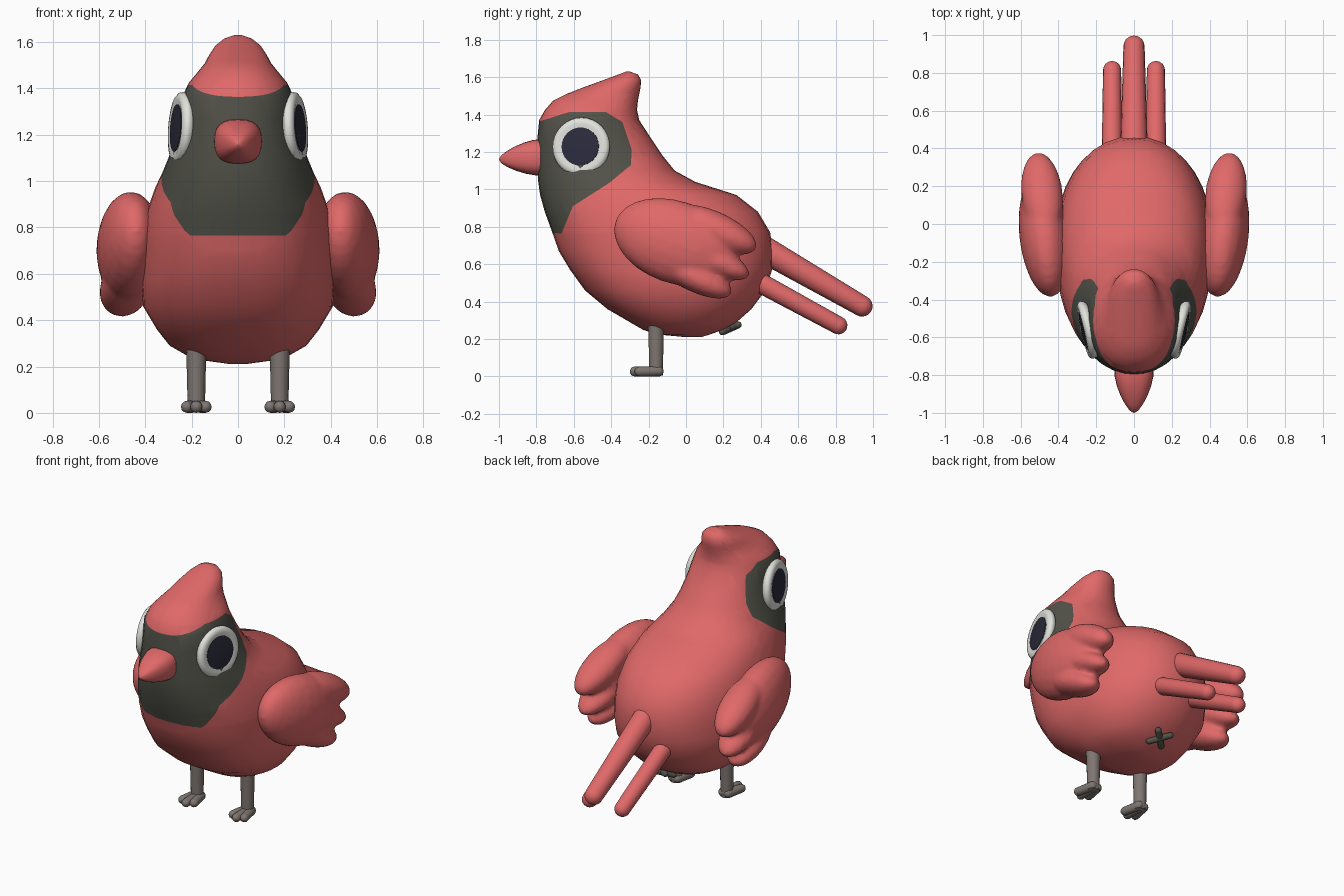
import bpy, bmesh, math
from mathutils import Vector, Matrix

if "Cube" in bpy.data.objects:
    bpy.data.objects.remove(bpy.data.objects["Cube"])


def material(name, rgb):
    m = bpy.data.materials.new(name)
    m.diffuse_color = (*rgb, 1)
    m.use_nodes = True
    m.node_tree.nodes["Principled BSDF"].inputs["Base Color"].default_value = m.diffuse_color
    return m


RED = material("red_plumage", (0.75, 0.14, 0.14))
MASK = material("charcoal_mask", (0.085, 0.085, 0.068))
WHITE = material("eye_white", (0.76, 0.76, 0.72))
PUPIL = material("pupil_navy", (0.024, 0.024, 0.045))
LEG = material("leg_grey", (0.21, 0.18, 0.165))


def finish(name, bm, mats, angle=60):
    bmesh.ops.recalc_face_normals(bm, faces=bm.faces)
    me = bpy.data.meshes.new(name)
    bm.to_mesh(me)
    bm.free()
    ob = bpy.data.objects.new(name, me)
    bpy.context.collection.objects.link(ob)
    for m in mats:
        me.materials.append(m)
    bpy.ops.object.select_all(action='DESELECT')
    ob.select_set(True)
    bpy.context.view_layer.objects.active = ob
    bpy.ops.object.shade_smooth_by_angle(angle=math.radians(angle))
    return ob


def skin(bm, rings):
    """Bridge rings of points and cap both ends."""
    vs = [[bm.verts.new(p) for p in r] for r in rings]
    n = len(vs[0])
    for a, b in zip(vs, vs[1:]):
        for i in range(n):
            j = (i + 1) % n
            bm.faces.new((a[i], a[j], b[j], b[i]))
    bm.faces.new(vs[0][::-1])
    bm.faces.new(vs[-1])


def power(v, n):
    return math.copysign(abs(v) ** (2 / n), v)


def lathe(name, profile, origin, axis, mat, flat=(1, 1), seg=20, n=2):
    """Turn (radius, distance) pairs around an axis; n above 2 squares the section."""
    bm = bmesh.new()
    circle = [2 * math.pi * i / seg for i in range(seg)]
    skin(bm, [[(max(r, 0.0008) * power(math.cos(t), n) * flat[0],
                max(r, 0.0008) * power(math.sin(t), n) * flat[1], d) for t in circle]
              for r, d in profile])
    rot = Vector(axis).to_track_quat('Z', 'Y').to_matrix().to_4x4()
    bm.transform(Matrix.Translation(origin) @ rot)
    return finish(name, bm, [mat])


def ellipsoid(name, center, axis, half, rx, ry, mat):
    prof = [(math.sin(a), -half * math.cos(a))
            for a in (math.pi * i / 14 for i in range(15))]
    return lathe(name, prof, center, axis, mat, (rx, ry))


def capsule(name, a, b, ra, rb, mat, seg=16):
    """Tapered rod with domed ends reaching exactly from a to b."""
    a, b = Vector(a), Vector(b)
    length = (b - a).length
    q = [math.pi / 2 * i / 5 for i in range(6)]
    prof = [(ra * math.sin(t), ra - ra * math.cos(t)) for t in q]
    prof += [(rb * math.cos(t), length - rb + rb * math.sin(t)) for t in q]
    return lathe(name, prof, a, b - a, mat, seg=seg)


def fuse(name, parts):
    """Join overlapping lobes into one soft surface."""
    bpy.ops.object.select_all(action='DESELECT')
    for p in parts:
        p.select_set(True)
    bpy.context.view_layer.objects.active = parts[0]
    bpy.ops.object.join()
    ob = parts[0]
    ob.name = name
    rem = ob.modifiers.new("fuse", 'REMESH')
    rem.mode, rem.voxel_size, rem.use_smooth_shade = 'VOXEL', 0.016, True
    smooth = ob.modifiers.new("soften", 'SMOOTH')
    smooth.factor, smooth.iterations = 0.5, 5


# Body, head and crest: horizontal sections (z, front y, back y, half width)
SECTIONS = [
    (0.21, 0.00, 0.08, 0.03), (0.225, -0.16, 0.13, 0.14),
    (0.25, -0.23, 0.20, 0.225), (0.29, -0.30, 0.27, 0.295),
    (0.36, -0.42, 0.35, 0.35), (0.46, -0.54, 0.425, 0.41),
    (0.57, -0.62, 0.46, 0.415), (0.67, -0.68, 0.465, 0.415),
    (0.77, -0.715, 0.45, 0.41), (0.88, -0.755, 0.385, 0.39),
    (0.97, -0.78, 0.27, 0.358), (1.04, -0.79, 0.05, 0.325),
    (1.10, -0.795, -0.06, 0.30), (1.18, -0.797, -0.125, 0.273),
    (1.27, -0.795, -0.185, 0.251), (1.37, -0.785, -0.25, 0.238),
    (1.425, -0.754, -0.262, 0.212), (1.475, -0.71, -0.257, 0.17),
    (1.51, -0.64, -0.25, 0.142), (1.545, -0.55, -0.243, 0.124),
    (1.585, -0.44, -0.24, 0.097), (1.615, -0.36, -0.258, 0.06),
    (1.63, -0.32, -0.30, 0.015)]


def section(z, yf, yb, w, seg=36):
    k = min(max((z - 0.8) / 0.3, 0), 1)
    pts = []
    for i in range(seg):
        t = 2 * math.pi * i / seg
        c, s = math.cos(t), math.sin(t)
        n = (2.45 if s < 0 else 2.1) * (1 - k) + 2.15 * k
        pts.append((w * power(c, n), (yf + yb) / 2 + (yb - yf) / 2 * power(s, n), z))
    return pts


bm = bmesh.new()
skin(bm, [section(*s) for s in SECTIONS])

# Face mask: outline in (y, z), cut into the body surface
OUTLINE = [(-0.90, 1.335), (-0.79, 1.362), (-0.62, 1.415), (-0.43, 1.415),
           (-0.34, 1.36), (-0.29, 1.21), (-0.295, 1.13), (-0.41, 1.035),
           (-0.605, 0.91), (-0.665, 0.765), (-0.90, 0.772)]
edges = list(zip(OUTLINE, OUTLINE[1:] + OUTLINE[:1]))
for (y0, z0), (y1, z1) in edges[:-1]:
    near = [f for f in bm.faces
            if f.calc_center_median().y < -0.1 and f.calc_center_median().z > 0.6]
    geom = near + list({e for f in near for e in f.edges}) + list({v for f in near for v in f.verts})
    bmesh.ops.bisect_plane(bm, geom=geom, dist=1e-5, plane_co=(0, y0, z0),
                           plane_no=(0, z1 - z0, y0 - y1))


def in_mask(p):
    inside = False
    for (y0, z0), (y1, z1) in edges:
        if (z0 > p.z) != (z1 > p.z) and p.y < y0 + (p.z - z0) * (y1 - y0) / (z1 - z0):
            inside = not inside
    return inside


for f in bm.faces:
    f.material_index = int(in_mask(f.calc_center_median()))
finish("body", bm, [RED, MASK], 75)

# Beak
lathe("beak", [(0.09, 0), (0.103, 0.04), (0.102, 0.09), (0.09, 0.14), (0.071, 0.19),
               (0.047, 0.235), (0.023, 0.268), (0.008, 0.277), (0, 0.28)],
      (0, -0.72, 1.175), (0, -1, -0.055), RED, (1, 0.93), 24, 2.6)

# Tail feathers
capsule("tail_feather_middle", (0, 0.36, 0.712), (0, 0.99, 0.348), 0.072, 0.056, RED)

for s, side in ((-1, "left"), (1, "right")):
    capsule("tail_feather_" + side, (s * 0.116, 0.36, 0.52), (s * 0.116, 0.857, 0.25),
            0.054, 0.048, RED)

    # Eyes: rounded rim with a recessed pupil plate
    center = Vector((s * 0.25, -0.561, 1.228))
    out = Vector((s * 0.97, -0.225, 0.07)).normalized()
    lathe("eye_" + side, [(0.13, -0.035), (0.15, -0.02), (0.157, -0.003), (0.154, 0.01),
                          (0.142, 0.02), (0.124, 0.023), (0.104, 0.018)],
          center, out, WHITE, seg=32)
    lathe("pupil_" + side, [(0.102, 0), (0.102, 0.004), (0.06, 0.008), (0, 0.009)],
          center + out * 0.017, out, PUPIL, seg=32)

    # Wings: main lobe and three feather tips fused together
    lobes = [ellipsoid("wing_lobe", (s * 0.472, -0.057, 0.718), (s * 0.1, 0.94, -0.33),
                       0.342, 0.136, 0.222, RED)]
    for y, z, half, w in ((0.16, 0.785, 0.24, 0.094), (0.125, 0.637, 0.235, 0.08),
                          (0.045, 0.535, 0.22, 0.082)):
        lobes.append(ellipsoid("wing_tip", (s * 0.487, y, z), (s * 0.1, 0.9, -0.43),
                               half, 0.11, w, RED))
    fuse("wing_" + side, lobes)

    # Legs and toes
    x = s * 0.18
    lathe("leg_" + side, [(0.038, 0.004), (0.038, 0.05), (0.04, 0.15), (0.045, 0.32)],
          (x, -0.16, 0), (0, 0, 1), LEG, seg=14)
    for k, reach in ((-1, -0.275), (0, -0.3), (1, -0.275)):
        capsule(f"toe_{side}_{k + 2}", (x + k * 0.012, -0.12, 0.028),
                (x + k * 0.046, reach, 0.026), 0.028, 0.026, LEG, 12)

# Small crossed mark under the tail
mid = Vector((0, 0.237, 0.257))
for name, sx in (("under_mark_a", 1), ("under_mark_b", -1)):
    d = Vector((sx * 0.06, 0.054, 0.024))
    capsule(name, mid - d, mid + d, 0.019, 0.019, MASK, 10)
